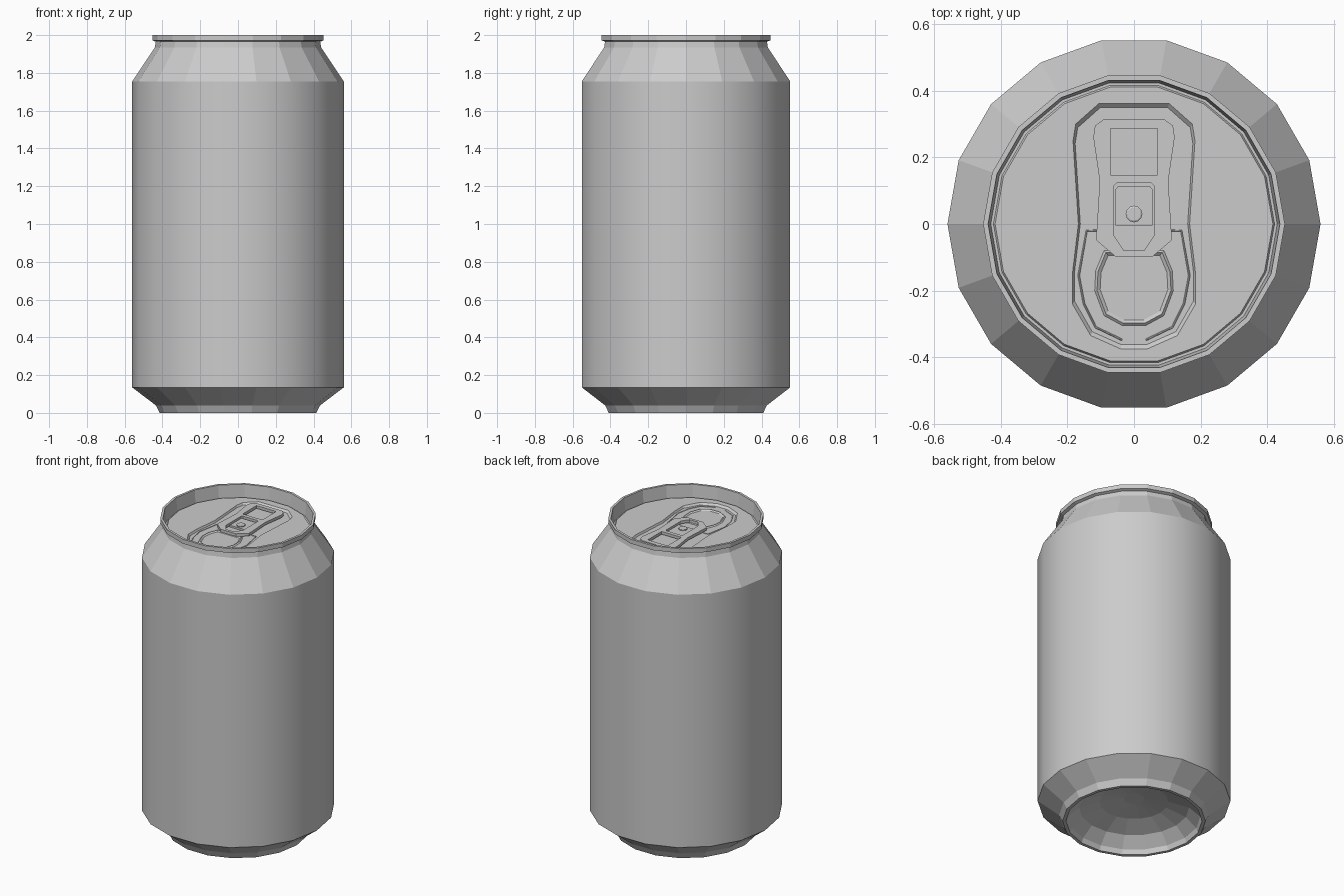
import bpy, bmesh, math
from mathutils import Vector

cube = bpy.data.objects.get("Cube")
if cube:
    bpy.data.objects.remove(cube, do_unlink=True)

SIDES = 18
LID = 1.925          # height of the lid panel
FLOOR = LID - 0.012  # height of the sunken panel

metal = bpy.data.materials.new("brushed_grey_metal")
metal.use_nodes = True
GREY = (0.6, 0.6, 0.6, 1)
metal.diffuse_color = GREY
metal.node_tree.nodes["Principled BSDF"].inputs["Base Color"].default_value = GREY


def add_object(name, mesh):
    obj = bpy.data.objects.new(name, mesh)
    bpy.context.collection.objects.link(obj)
    mesh.materials.clear()
    mesh.materials.append(metal)
    return obj


def circle(r, n=SIDES):
    return [(r * math.cos(math.tau * i / n), r * math.sin(math.tau * i / n)) for i in range(n)]


def mirrored(half):
    """Close an outline from its right half, listed from bottom to top."""
    return half + [(-x, y) for x, y in reversed(half)]


def shrink(loop, s, centre=(0, 0)):
    c = Vector(centre)
    return [tuple(c + (Vector(p) - c) * s) for p in loop]


def loft(name, rings, cap_start=False, cap_end=False, smooth=lambda z: False):
    """Skin a list of (outline, height) rings that have equal point counts."""
    bm = bmesh.new()
    loops = [[bm.verts.new((x, y, z)) for x, y in pts] for pts, z in rings]
    for a, b in zip(loops, loops[1:]):
        for i in range(len(a)):
            j = (i + 1) % len(a)
            f = bm.faces.new((a[i], a[j], b[j], b[i]))
            f.smooth = smooth(f.calc_center_median().z)
    if cap_start:
        bm.faces.new(list(reversed(loops[0])))
    if cap_end:
        bm.faces.new(loops[-1])
    mesh = bpy.data.meshes.new(name)
    # Keep the rim, shoulder and base creases crisp
    bm.normal_update()
    for e in bm.edges:
        if len(e.link_faces) == 2:
            e.smooth = e.calc_face_angle() < math.radians(25)
    bm.to_mesh(mesh)
    bm.free()
    return add_object(name, mesh)


def from_curve(name, loops, z, cyclic=True, flat=True, extrude=0.0, bevel=0.0):
    """Make a mesh from 2D outlines (holes allowed) or from thin round paths."""
    cu = bpy.data.curves.new(name, "CURVE")
    cu.dimensions = "2D" if flat else "3D"
    cu.fill_mode = "BOTH" if flat else "FULL"
    cu.extrude, cu.bevel_depth, cu.bevel_resolution = extrude, bevel, 1
    for pts in loops:
        sp = cu.splines.new("POLY")
        sp.points.add(len(pts) - 1)
        for p, (x, y) in zip(sp.points, pts):
            p.co = (x, y, 0, 1)
        sp.use_cyclic_u = cyclic
    tmp = bpy.data.objects.new(name + "_path", cu)
    bpy.context.collection.objects.link(tmp)
    bpy.context.view_layer.update()
    graph = bpy.context.evaluated_depsgraph_get()
    mesh = bpy.data.meshes.new_from_object(tmp.evaluated_get(graph))
    bpy.data.objects.remove(tmp, do_unlink=True)
    bpy.data.curves.remove(cu)
    mesh.name = name
    mesh.shade_flat()
    obj = add_object(name, mesh)
    obj.location.z = z
    return obj


# Can shell: domed base, foot, wall, shoulder, neck, rim and inner wall
profile = [(0.06, 0.15), (0.2, 0.13), (0.32, 0.09), (0.385, 0.03), (0.395, 0.0),
           (0.415, 0.0), (0.435, 0.04), (0.56, 0.135), (0.56, 1.755),
           (0.44, 1.935), (0.435, 1.965), (0.453, 1.972), (0.453, 2.0),
           (0.438, 2.0), (0.43, LID - 0.01), (0.422, LID - 0.01), (0.416, LID)]
loft("can_shell", [(circle(r), z) for r, z in profile], cap_start=True,
     smooth=lambda z: 0.2 < z < 1.7)

# Lid panel with its sunken centre
recess = mirrored([(0.04, -0.375), (0.13, -0.335), (0.185, -0.24), (0.185, -0.15), (0.167, 0.0),
                   (0.183, 0.25), (0.175, 0.3), (0.105, 0.362)])
from_curve("lid_panel", [circle(0.417), recess], LID)
loft("lid_recess", [(recess, LID), (shrink(recess, 0.965), FLOOR)][::-1], cap_start=False)
from_curve("lid_recess_floor", [shrink(recess, 0.97)], FLOOR)

# Score line around the mouth panel
score = [(0.11, -0.02), (0.142, -0.02), (0.166, -0.155), (0.15, -0.24), (0.115, -0.31), (0.035, -0.348)]
from_curve("mouth_score", [score, [(-x, y) for x, y in score]], FLOOR,
           cyclic=False, flat=False, bevel=0.003)

# Raised bead inside the mouth panel
bead = mirrored([(0.035, -0.305), (0.09, -0.275), (0.118, -0.2), (0.115, -0.14), (0.09, -0.08)])
inner = shrink(bead, 0.86, (0, -0.18))
loft("mouth_bead", [(bead, FLOOR), (shrink(bead, 0.94, (0, -0.18)), FLOOR + 0.007), (inner, FLOOR)])

# Pull tab with a finger hole and a rivet window
tab = mirrored([(0.055, -0.098), (0.112, -0.05), (0.112, -0.02), (0.103, 0.13), (0.122, 0.26),
                (0.117, 0.295), (0.09, 0.315)])
finger_hole = [(-0.07, 0.147), (0.07, 0.147), (0.07, 0.287), (-0.07, 0.287)]
window = mirrored([(0.03, -0.08), (0.06, -0.035), (0.06, 0.115), (0.052, 0.123)])
from_curve("pull_tab", [tab, finger_hole, window], LID + 0.004, extrude=0.009)

# Rivet tongue and rivet
tongue = mirrored([(0.055, -0.005), (0.055, 0.105), (0.048, 0.113)])
from_curve("rivet_tongue", [tongue], LID - 0.003, extrude=0.006)
loft("rivet", [([(x, y + 0.03) for x, y in circle(r, 12)], z)
               for r, z in ((0.025, LID), (0.025, LID + 0.009), (0.02, LID + 0.012))], cap_end=True)
